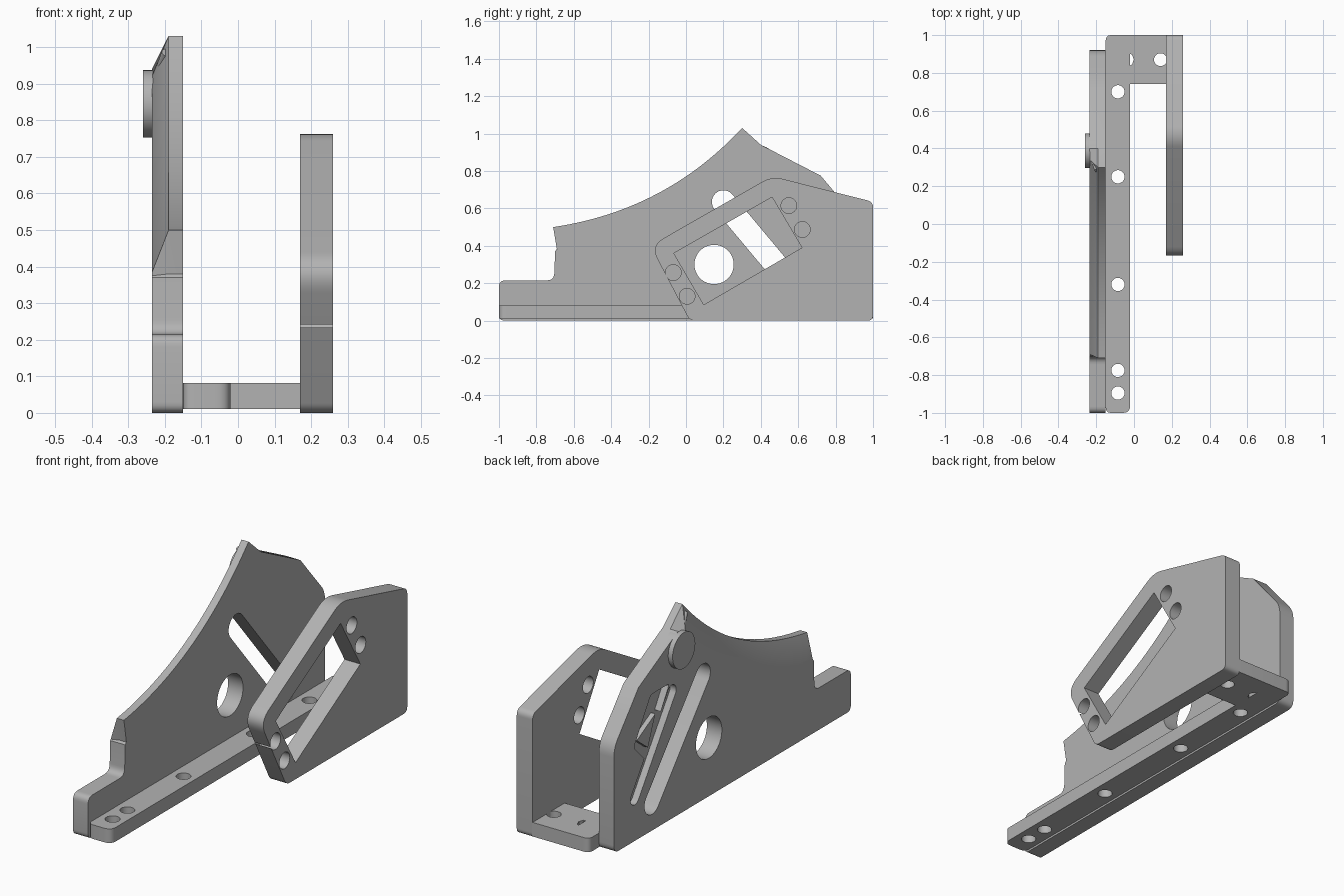
import bpy, bmesh, math
from mathutils import Vector

old = bpy.data.objects.get("Cube")
if old:
    bpy.data.objects.remove(old, do_unlink=True)

grey = bpy.data.materials.new("machined_grey")
grey.use_nodes = True
grey.diffuse_color = (0.45, 0.45, 0.45, 1)
grey.node_tree.nodes["Principled BSDF"].inputs["Base Color"].default_value = (0.45, 0.45, 0.45, 1)


def bezier(a, c, b, n):
    a, b, c = Vector(a), Vector(b), Vector(c)
    return [a * (1 - t) ** 2 + c * 2 * t * (1 - t) + b * t * t
            for t in (i / n for i in range(n + 1))]


def rounded(corners, n=6):
    """Outline from (u, v, radius) corners, filleting those with a radius."""
    out = []
    for i, (u, v, r) in enumerate(corners):
        p = Vector((u, v))
        if not r:
            out.append(p)
            continue
        prev = Vector(corners[i - 1][:2])
        nxt = Vector(corners[(i + 1) % len(corners)][:2])
        out += bezier(p + (prev - p).normalized() * r, p,
                      p + (nxt - p).normalized() * r, n)
    return out


def circle(u, v, r, n=32):
    return [Vector((u + r * math.cos(i * math.tau / n), v + r * math.sin(i * math.tau / n)))
            for i in range(n)]


def capsule(a, b, r, n=12):
    a, b = Vector(a), Vector(b)
    d = b - a
    base = math.atan2(d.y, d.x) + math.pi / 2
    pts = []
    for c, start in ((a, base), (b, base + math.pi)):
        pts += [c + r * Vector((math.cos(start + math.pi * i / n),
                                math.sin(start + math.pi * i / n))) for i in range(n + 1)]
    return pts


def loft(name, rings, axis="X"):
    """Skin outlines stacked along an axis: X takes (y, z), Z takes (x, y)."""
    bm = bmesh.new()
    loops = []
    for level, ring in rings:
        loops.append([bm.verts.new((level, p[0], p[1]) if axis == "X" else (p[0], p[1], level))
                      for p in ring])
    for lo, hi in zip(loops, loops[1:]):
        for i in range(len(lo)):
            j = (i + 1) % len(lo)
            bm.faces.new((lo[i], lo[j], hi[j], hi[i]))
    bm.faces.new(loops[0])
    bm.faces.new(loops[-1])
    bmesh.ops.recalc_face_normals(bm, faces=bm.faces)
    mesh = bpy.data.meshes.new(name)
    bm.to_mesh(mesh)
    bm.free()
    mesh.materials.append(grey)
    ob = bpy.data.objects.new(name, mesh)
    bpy.context.collection.objects.link(ob)
    return ob


def prism(name, outline, lo, hi, axis="X"):
    return loft(name, [(lo, outline), (hi, outline)], axis)


def cut(ob, outlines, lo, hi, axis="X"):
    for outline in outlines:
        cutter = prism("cutter", outline, lo, hi, axis)
        cutter.hide_render = True
        mod = ob.modifiers.new("cut", "BOOLEAN")
        mod.operation, mod.solver, mod.object = "DIFFERENCE", "EXACT", cutter
        bpy.context.view_layer.update()
        done = bpy.data.meshes.new_from_object(
            ob.evaluated_get(bpy.context.evaluated_depsgraph_get()))
        ob.modifiers.clear()
        ob.data = done
        bpy.data.objects.remove(cutter, do_unlink=True)


def smooth(ob):
    bpy.ops.object.select_all(action="DESELECT")
    ob.select_set(True)
    bpy.context.view_layer.objects.active = ob
    bpy.ops.object.shade_smooth_by_angle(angle=math.radians(25))


# Tall side plate: the concave top edge is bevelled on the outer face
lower = rounded([(0.80, 0.68, 0), (0.92, 0.54, 0.05), (0.92, 0, 0.04), (-1, 0, 0.03),
                 (-1, 0.215, 0.035), (-0.705, 0.215, 0.04), (-0.70, 0.37, 0)])
back = [Vector((0.40, 0.94)), Vector((0.72, 0.775))]
crest = [Vector((-0.69, 0.38))] + bezier((-0.71, 0.50), (-0.11, 0.588), (0.30, 1.03), 28)
bevel = [Vector((-0.695, 0.375))] + bezier((-0.69, 0.385), (-0.08, 0.48), (0.34, 0.92), 28)
full = lower + crest + back
side_plate = loft("side_plate", [(-0.15, full), (-0.19, full), (-0.235, lower + bevel + back)])
cut(side_plate, [circle(0.15, 0.30, 0.105, 48), capsule((0.20, 0.635), (0.61, 0.145), 0.062)],
    -0.4, 0)
# Shallow pocket in the outer face with a small wedge in it
cut(side_plate, [capsule((0.45, 0.65), (0.75, 0.22), 0.035),
                 rounded([(0.47, 0.70, 0.02), (0.62, 0.70, 0.02),
                          (0.76, 0.48, 0.02), (0.66, 0.38, 0.02)])], -0.4, -0.2)
pocket_wedge = prism("pocket_wedge", [(0.57, 0.58), (0.72, 0.50), (0.63, 0.43)], -0.225, -0.19)

# Round knob on the outer face and its pin along the bevel
knob = prism("knob", circle(0.388, 0.845, 0.092, 40), -0.26, -0.2)
pin_start, pin_end = Vector((-0.225, 0.37, 0.90)), Vector((-0.195, 0.285, 0.985))
pin = prism("knob_pin", circle(0, 0, 0.014, 16), 0, (pin_end - pin_start).length, "Z")
pin.location = pin_start
pin.rotation_euler = (pin_end - pin_start).to_track_quat("Z", "Y").to_euler()

# Flat L-shaped rail joining both plates
rail = prism("base_rail", rounded([
    (-0.15, -1, 0.03), (-0.02, -1, 0.04), (-0.02, 0.74, 0), (0.172, 0.74, 0),
    (0.172, 1, 0), (-0.15, 1, 0.03)]), 0.01, 0.082, "Z")
holes = [circle(-0.085, y, 0.035) for y in (0.70, 0.25, -0.32, -0.775, -0.895)]
holes += [circle(0.14, 0.87, 0.034),
          [(-0.022, 0.838), (-0.010, 0.845), (-0.001, 0.87), (-0.010, 0.895), (-0.022, 0.902)]]
cut(rail, holes, -0.1, 0.2, "Z")

# Shorter bracket plate with slanted window and four bolt holes
bracket = prism("bracket_plate", rounded([
    (0.02, 0, 0.03), (1, 0, 0.03), (1, 0.635, 0.03), (0.46, 0.772, 0.06),
    (-0.19, 0.40, 0.08)], 10), 0.17, 0.26)
window = [(-0.065, 0.36), (0.46, 0.66), (0.62, 0.39), (0.095, 0.085)]
bolts = [(0.55, 0.615), (0.622, 0.487), (-0.068, 0.257), (0.006, 0.13)]
cut(bracket, [window] + [circle(y, z, 0.042) for y, z in bolts], 0.1, 0.4)

for part in (side_plate, knob, pin, rail, bracket):
    smooth(part)
